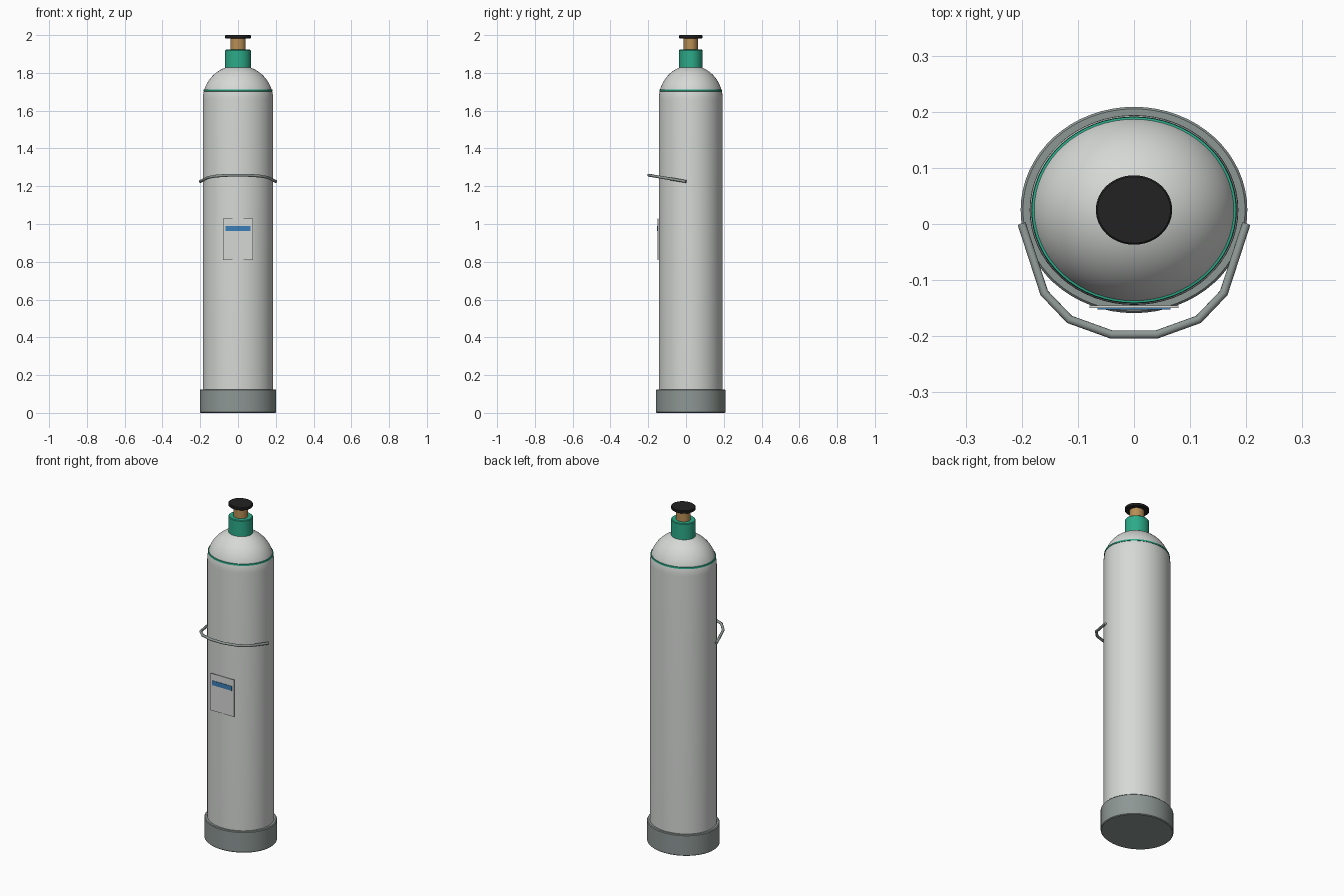
import bpy
import bmesh
from math import sin, cos, pi, radians
from mathutils import Matrix, Vector

default = bpy.data.objects.get("Cube")
if default:
    bpy.data.objects.remove(default, do_unlink=True)

CENTRE_Y = 0.025   # axis of the cylinder
SQUASH = 0.91      # depth relative to width


def material(name, rgb):
    mat = bpy.data.materials.new(name)
    mat.use_nodes = True
    mat.diffuse_color = (*rgb, 1)
    mat.node_tree.nodes["Principled BSDF"].inputs["Base Color"].default_value = (*rgb, 1)
    return mat


shell = material("pale grey", (0.67, 0.69, 0.67))
steel = material("steel grey", (0.27, 0.31, 0.30))
green = material("green", (0.025, 0.41, 0.25))
brass = material("brass", (0.48, 0.27, 0.09))
black = material("black", (0.016, 0.016, 0.016))
blue = material("blue", (0.045, 0.21, 0.47))


def finish(bm, name, mat, smooth=True):
    bmesh.ops.recalc_face_normals(bm, faces=bm.faces)
    mesh = bpy.data.meshes.new(name)
    bm.to_mesh(mesh)
    bm.free()
    mesh.materials.append(mat)
    obj = bpy.data.objects.new(name, mesh)
    bpy.context.collection.objects.link(obj)
    if smooth:
        bpy.ops.object.select_all(action="DESELECT")
        obj.select_set(True)
        bpy.context.view_layer.objects.active = obj
        bpy.ops.object.shade_smooth_by_angle(angle=radians(35))
    return obj


def turned(name, profile, mat, sides=64):
    """Closed solid spun from (radius, height) points, slightly oval."""
    bm = bmesh.new()
    rings = []
    for r, z in profile:
        rings.append([bm.verts.new((r * cos(2 * pi * i / sides),
                                    CENTRE_Y + SQUASH * r * sin(2 * pi * i / sides), z))
                      for i in range(sides)])
    for low, high in zip(rings, rings[1:]):
        for i in range(sides):
            j = (i + 1) % sides
            bm.faces.new((low[i], low[j], high[j], high[i]))
    bm.faces.new(rings[0])
    bm.faces.new(rings[-1])
    return finish(bm, name, mat)


def drum(name, r, z0, z1, mat, bevel):
    return turned(name, [(r - bevel, z0), (r, z0 + bevel), (r, z1 - bevel), (r - bevel, z1)], mat)


def plate(name, half_width, y0, y1, z0, z1, mat):
    bm = bmesh.new()
    size = Matrix.Diagonal((2 * half_width, y1 - y0, z1 - z0, 1))
    place = Matrix.Translation((0, (y0 + y1) / 2, (z0 + z1) / 2))
    bmesh.ops.create_cube(bm, size=1, matrix=place @ size)
    return finish(bm, name, mat, smooth=False)


# Tank with domed shoulder
RADIUS, SHOULDER, DOME = 0.186, 1.66, 0.18
dome = [(RADIUS * cos(a), SHOULDER + DOME * sin(a))
        for a in (radians(75) * i / 16 for i in range(17))]
turned("tank", [(RADIUS, 0.1)] + dome, shell)
drum("base_boot", 0.202, 0, 0.125, steel, 0.004)

# Shoulder stripe
turned("shoulder_stripe", [(0.177, 1.702), (0.183, 1.703), (0.182, 1.712), (0.175, 1.713)], green)

# Collar, valve stem and knob
drum("neck_collar", 0.068, 1.80, 1.923, green, 0.004)
drum("valve_stem", 0.041, 1.91, 1.987, brass, 0.001)
drum("valve_knob", 0.068, 1.983, 2.0, black, 0.003)

# Front label with its header bar
plate("label", 0.079, -0.150, -0.1455, 0.81, 1.03, shell)
plate("label_bar", 0.065, -0.1525, -0.149, 0.963, 0.99, blue)

# Carrying handle: a tube swept along a tilted, faceted bow
half = [(0.2, 0), (0.16, -0.123), (0.115, -0.17), (0.04, -0.197)]
bow = half + [(-x, y) for x, y in reversed(half)]
path = [Vector((x, y, 1.225 - 0.17 * y)) for x, y in bow]
tilt = Vector((0, 0.17, 1)).normalized()
bm = bmesh.new()
TUBE, SIDES = 0.0075, 12
loops = []
for k, p in enumerate(path):
    before = (p - path[max(k - 1, 0)]).normalized()
    after = (path[min(k + 1, len(path) - 1)] - p).normalized()
    along = (before + after).normalized()
    across = along.cross(tilt)
    mitre = 1 / max(along.dot(after), along.dot(before))
    loops.append([bm.verts.new(p + TUBE * (cos(a) * mitre * across + sin(a) * tilt))
                  for a in (2 * pi * i / SIDES for i in range(SIDES))])
for first, second in zip(loops, loops[1:]):
    for i in range(SIDES):
        j = (i + 1) % SIDES
        bm.faces.new((first[i], first[j], second[j], second[i]))
bm.faces.new(loops[0])
bm.faces.new(loops[-1])
finish(bm, "carry_handle", steel)
